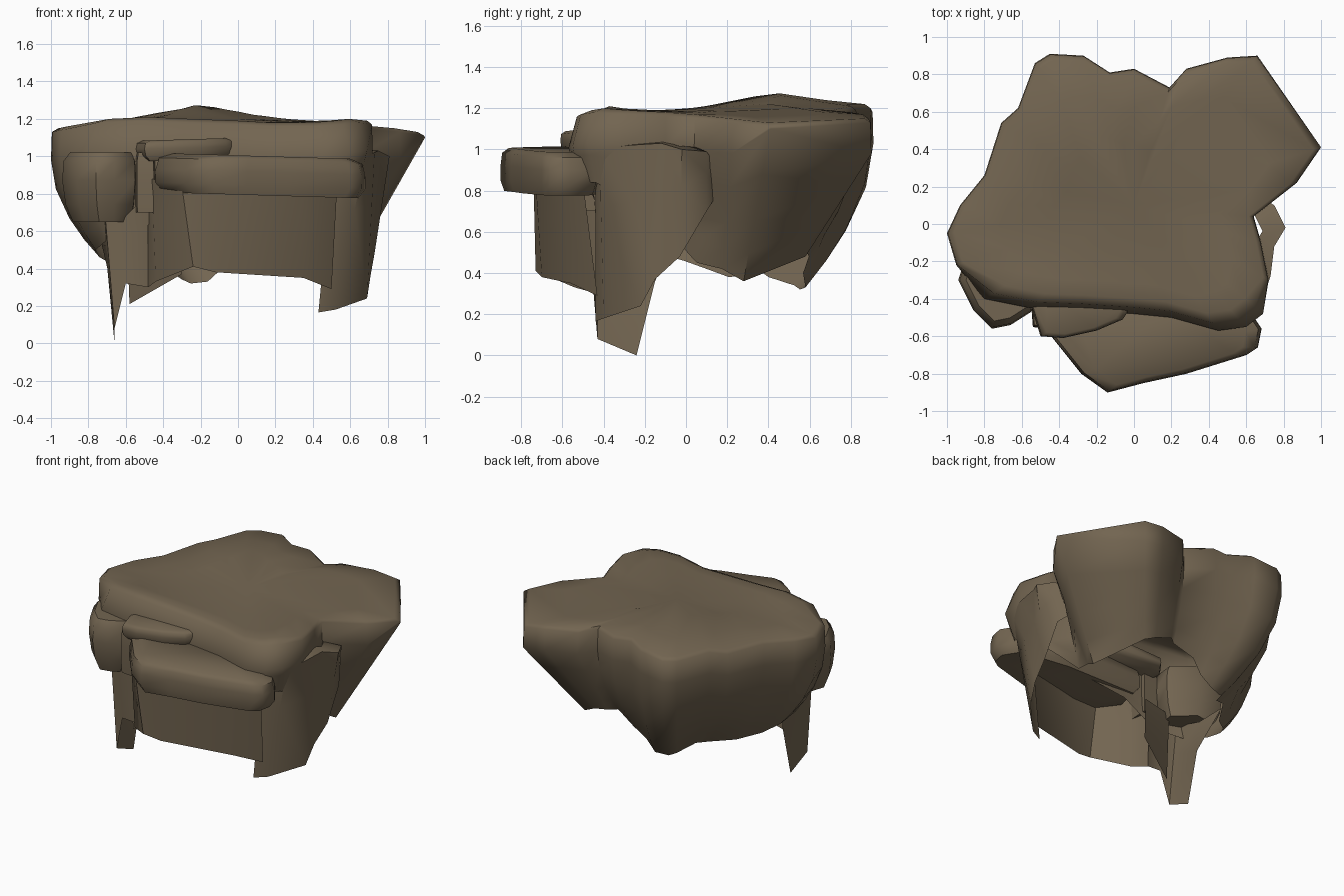
import bpy, bmesh, math
from mathutils import Vector

if "Cube" in bpy.data.objects:
    bpy.data.objects.remove(bpy.data.objects["Cube"])

rock = bpy.data.materials.new("brown rock")
rock.diffuse_color = (0.17, 0.13, 0.082, 1)
rock.use_nodes = True
rock.node_tree.nodes["Principled BSDF"].inputs["Base Color"].default_value = rock.diffuse_color


def finish(name, bm, angle, outward=True):
    if outward:
        bmesh.ops.recalc_face_normals(bm, faces=bm.faces)
    me = bpy.data.meshes.new(name)
    bm.to_mesh(me)
    bm.free()
    me.materials.append(rock)
    ob = bpy.data.objects.new(name, me)
    bpy.context.collection.objects.link(ob)
    bpy.ops.object.select_all(action='DESELECT')
    ob.select_set(True)
    bpy.context.view_layer.objects.active = ob
    bpy.ops.object.shade_smooth_by_angle(angle=math.radians(angle))
    return ob


def bridge(bm, rings, closed):
    vs = [[bm.verts.new(p) for p in r] for r in rings]
    for a, b in zip(vs, vs[1:]):
        n = len(a)
        for i in range(n if closed else n - 1):
            j = (i + 1) % n
            bm.faces.new((a[i], b[i], b[j], a[j]))
    return vs


# Main boulder mass: columns of x, y, rim height, bottom height, bottom taper
columns = [
    (-1.0, -.05, 1.15, .46, .74), (-.93, .1, 1.16, .42, .72), (-.8, .26, 1.17, .38, .68),
    (-.71, .54, 1.18, .40, .62), (-.62, .62, 1.2, .38, .58), (-.53, .86, 1.2, .34, .56),
    (-.45, .91, 1.2, .32, .56), (-.27, .9, 1.22, .33, .60), (-.13, .81, 1.22, .40, .66),
    (0, .83, 1.21, .48, .68), (.19, .73, 1.19, .55, .74), (.28, .83, 1.18, .55, .70),
    (.5, .89, 1.17, .52, .62), (.66, .9, 1.15, .48, .60), (1.0, .41, 1.13, .36, .58),
    (.87, .22, 1.15, .42, .62), (.64, .04, 1.17, .45, .80), (.68, -.1, 1.18, .6, .92),
    (.72, -.3, 1.19, .75, .92), (.69, -.48, 1.2, .84, .93), (.6, -.55, 1.19, .84, .95),
    (.45, -.57, 1.18, .82, .95), (.2, -.5, 1.18, .8, .97), (0, -.48, 1.19, .8, .97),
    (-.3, -.46, 1.2, .75, .97), (-.55, -.45, 1.21, .6, .97), (-.8, -.4, 1.2, .55, .88),
    (-.95, -.22, 1.16, .5, .80)]
centre = Vector((0, .1))


def crown(p):
    return 1.185 + .09 * math.exp(-((p.x + .27) ** 2 + (p.y - .52) ** 2) / .16)


def ring(scale, height):
    out = []
    for x, y, zt, zb, k in columns:
        p = centre + (Vector((x, y)) - centre) * scale(x, y)
        out.append((p.x, p.y, height(zt, zb, p)))
    return out


def side_ring(t):
    # bulging on the left and back, straighter on the right
    out = []
    for x, y, zt, zb, k in columns:
        power = 1.0 if x > .2 else 1.9
        p = centre + (Vector((x, y)) - centre) * (1 - (1 - k) * t ** power)
        z = zt - (.03 if x > .9 else .17)
        out.append((p.x, p.y, z + (zb - z) * t))
    return out


bm = bmesh.new()
rings = [
    ring(lambda x, y: .45, lambda t, b, p: crown(p)),
    ring(lambda x, y: .72, lambda t, b, p: .5 * (crown(p) + t)),
    ring(lambda x, y: .86 if y < -.3 else .96, lambda t, b, p: t),
    ring(lambda x, y: .94 if y < -.3 else .995, lambda t, b, p: t - .02)]
rings += [side_ring(t) for t in (0, .3, .6, .82, 1)]
vs = bridge(bm, rings, True)
c = bm.verts.new((0, .1, 1.2))
for i, v in enumerate(vs[0]):
    bm.faces.new((c, v, vs[0][(i + 1) % len(columns)]))
finish("boulder_mass", bm, 60)


# Rounded slabs resting against the front
def slab(name, outline, z0, z1, tilt=0.0, low=.85, mid=None):
    n = len(outline)
    mid = Vector(mid) if mid else sum((Vector(p) for p in outline), Vector((0, 0))) / n
    h = z1 - z0
    rs = []
    for s, z in ((low, z0), (.5 + .5 * low + .04, z0 + .25 * h), (1, z0 + .6 * h),
                 (.97, z0 + .88 * h), (.84, z1)):
        pts = [mid + (Vector(p) - mid) * s for p in outline]
        rs.append([(p.x, p.y, z + tilt * (p.x - mid.x)) for p in pts])
    b = bmesh.new()
    v = bridge(b, rs, True)
    b.faces.new(v[0])
    b.faces.new(v[-1])
    finish(name, b, 50)


slab("large_front_ledge",
     [(-.44, -.6), (-.28, -.8), (-.14, -.9), (.05, -.85), (.28, -.8), (.6, -.7), (.66, -.66),
      (.68, -.56), (.6, -.44), (.2, -.4), (-.4, -.42)], .79, 1.0, -.03, .93)
slab("small_front_ledge",
     [(-.56, -.4), (-.5, -.6), (-.38, -.61), (-.2, -.57), (-.06, -.51), (0, -.42),
      (-.15, -.32), (-.5, -.32)], .98, 1.09, .03)
slab("left_boulder",
     [(-.94, -.3), (-.86, -.46), (-.76, -.56), (-.66, -.54), (-.55, -.47), (-.53, -.3),
      (-.7, -.15), (-.9, -.18)], .65, 1.02, 0, .78, (-.68, -.3))
slab("ledge_prop", [(-.55, -.42), (-.54, -.55), (-.45, -.56), (-.44, -.42)], .7, 1.02, 0, .95)


# Open rock sheets: columns of top x, y, z and bottom x, y, z
def sheet(name, cols, angle=35, tuck=None):
    b = bmesh.new()
    tops = [Vector(q[:3]) for q in cols]
    ends = [Vector(q[3:]) for q in cols]
    rs = [tops, [a.lerp(e, .35) for a, e in zip(tops, ends)], ends]
    if tuck:  # fold the top edge into the main mass
        rs.insert(0, [a.lerp(Vector(tuck), .3) for a in tops])
    bridge(b, rs, False)
    finish(name, b, angle, False)


sheet("front_wall", [
    (-.48, -.42, .9, -.48, -.43, .30), (-.46, -.56, .88, -.44, -.54, .33),
    (-.3, -.74, .84, -.24, -.73, .41), (-.1, -.73, .84, -.12, -.7, .38),
    (.35, -.62, .84, .35, -.56, .35), (.53, -.5, .84, .5, -.43, .29)])
sheet("right_wall", [
    (.5, -.44, .9, .43, -.44, .165), (.68, -.42, 1.0, .52, -.40, .18),
    (.73, -.28, 1.02, .69, -.22, .24), (.75, -.12, 1.03, .71, -.15, .37),
    (.81, -.02, 1.0, .73, -.03, .48), (.75, .1, .99, .73, .1, .7),
    (.66, .16, .9, .64, .15, .78)], 50, (.4, -.08, 1.06))
sheet("front_left_leg", [
    (-.76, -.02, .66, -.66, -.15, .36), (-.72, -.2, .62, -.66, -.24, 0),
    (-.71, -.42, .68, -.66, -.43, .08), (-.6, -.46, .68, -.6, -.45, .32),
    (-.48, -.44, .8, -.48, -.43, .30)], 30)
sheet("inner_left_wall", [
    (-.6, -.36, .7, -.58, -.36, .21), (-.35, -.3, .7, -.3, -.25, .37)])
